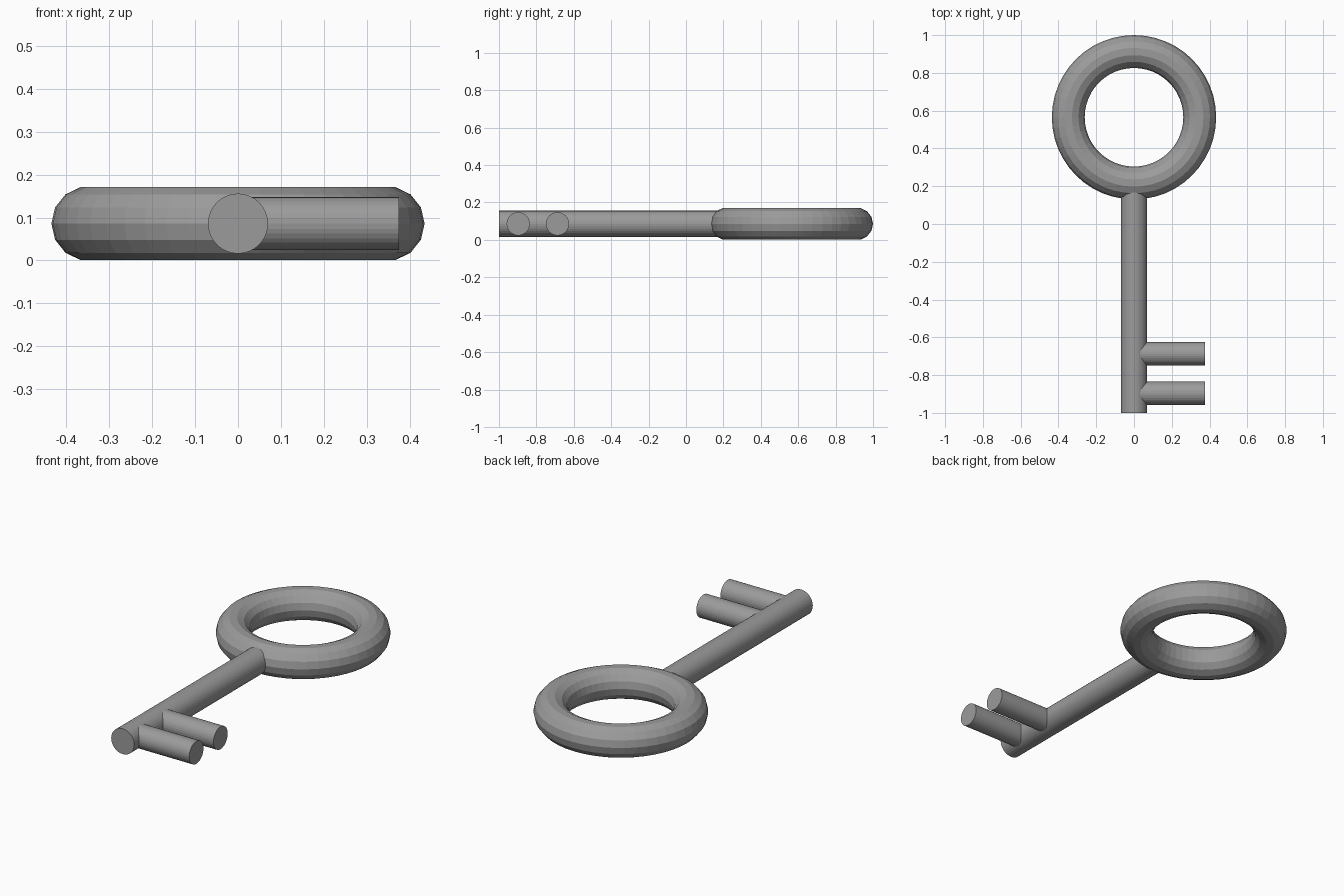
import bpy
from math import pi

if "Cube" in bpy.data.objects:
    bpy.data.objects.remove(bpy.data.objects["Cube"])

Z = 0.086  # shared centre height of every part

# Dark grey for the whole key
grey = bpy.data.materials.new("dark_grey")
grey.diffuse_color = (0.33, 0.33, 0.33, 1)
grey.use_nodes = True
grey.node_tree.nodes["Principled BSDF"].inputs["Base Color"].default_value = grey.diffuse_color


def finish(name):
    obj = bpy.context.object
    obj.name = name
    obj.data.materials.append(grey)


def rod(name, radius, start, end, rotation):
    """Flat-faced round bar between two points on the key's mid-plane."""
    mid = [(a + b) / 2 for a, b in zip(start, end)]
    length = abs(end[0] - start[0]) + abs(end[1] - start[1])
    bpy.ops.mesh.primitive_cylinder_add(
        vertices=32, radius=radius, depth=length,
        location=(mid[0], mid[1], Z), rotation=rotation)
    finish(name)


# Ring handle: 14-sided tube
bpy.ops.mesh.primitive_torus_add(
    major_segments=48, minor_segments=14,
    major_radius=0.348, minor_radius=0.087, location=(0, 0.565, Z))
finish("ring_handle")

# Shaft, its inner end buried in the ring tube
rod("shaft", 0.07, (0, -1), (0, 0.22), (pi / 2, 0, 0))

# Two teeth, rooted inside the shaft
for name, y in (("inner_tooth", -0.687), ("outer_tooth", -0.897)):
    rod(name, 0.062, (0, y), (0.375, y), (0, pi / 2, 0))
